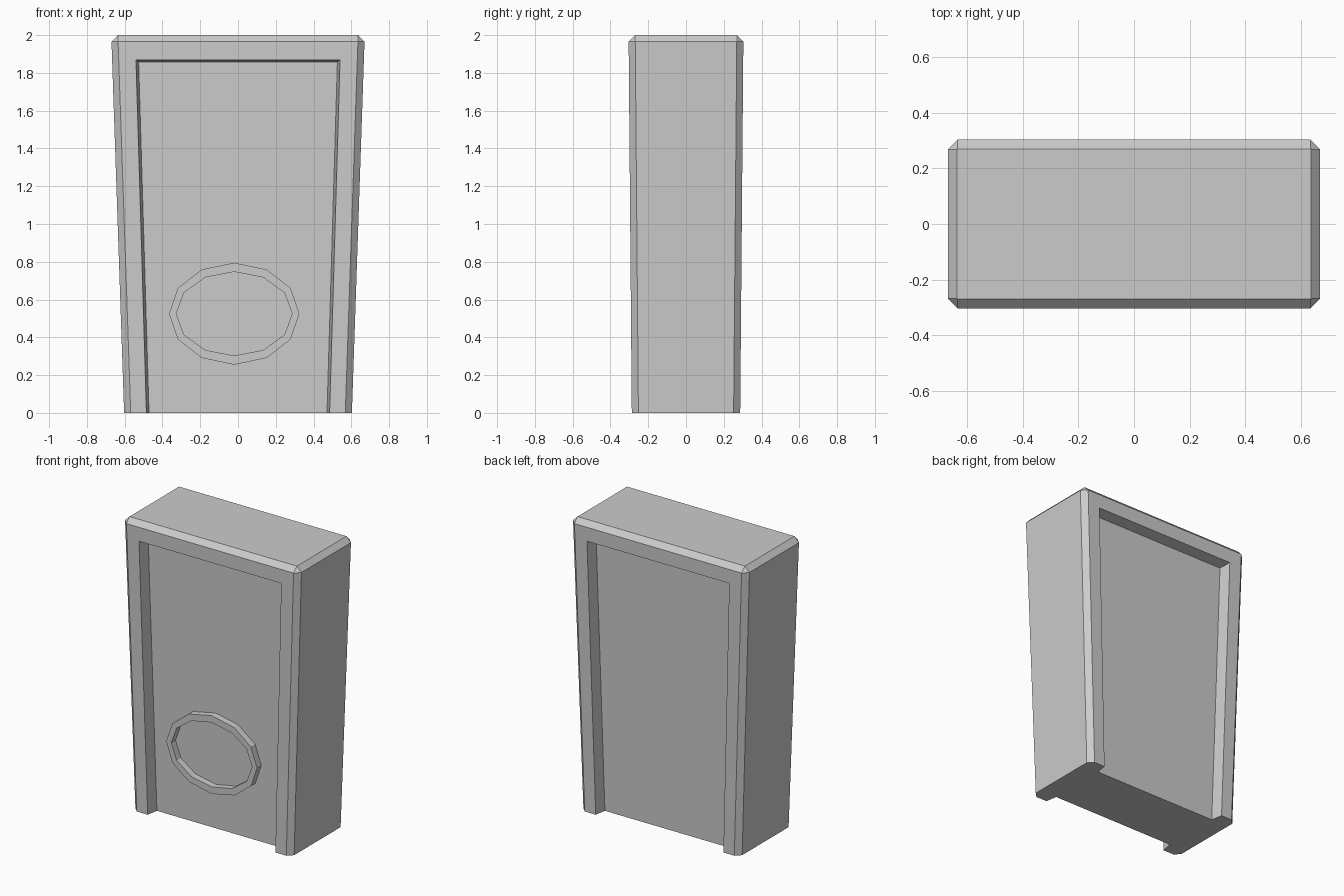
import bpy, bmesh
from math import cos, sin, pi

if "Cube" in bpy.data.objects:
    bpy.data.objects.remove(bpy.data.objects["Cube"])


def make_object(name, bm):
    bmesh.ops.recalc_face_normals(bm, faces=bm.faces[:])
    mesh = bpy.data.meshes.new(name)
    bm.to_mesh(mesh)
    bm.free()
    obj = bpy.data.objects.new(name, mesh)
    bpy.context.collection.objects.link(obj)
    return obj


def bridge_loops(bm, loops, closed_ring=False):
    """Skin successive vertex loops; cap the ends or join last to first."""
    rings = [[bm.verts.new(p) for p in loop] for loop in loops]
    n = len(rings[0])
    pairs = list(zip(rings, rings[1:]))
    if closed_ring:
        pairs.append((rings[-1], rings[0]))
    else:
        bm.faces.new(rings[0])
        bm.faces.new(rings[-1])
    for a, b in pairs:
        for i in range(n):
            j = (i + 1) % n
            bm.faces.new((a[i], a[j], b[j], b[i]))


# Slab: widens upward, chamfered on every edge except the base
def rect(hx, hy, z):
    return [(-hx, -hy, z), (hx, -hy, z), (hx, hy, z), (-hx, hy, z)]


bm = bmesh.new()
bridge_loops(bm, [rect(0.603, 0.287, 0), rect(0.671, 0.304, 2)])
edges = [e for e in bm.edges if max(v.co.z for v in e.verts) > 1]
bmesh.ops.bevel(bm, geom=edges, offset=0.035, offset_type='OFFSET',
                segments=1, profile=0.5, affect='EDGES')
slab = make_object("slab", bm)


# Recessed panels, front and back, open at the bottom
def floor_y(z):
    return 0.207 + 0.0085 * z


def panel_loop(side, out):
    """Panel outline; out = 0 at recess floor, 1 at slab face."""
    top, bottom = 1.858 + 0.011 * out, -0.1

    def half(z):
        return 0.471 + 0.0296 * z + 0.014 * out
    pts = [(-1, bottom), (1, bottom), (1, top), (-1, top)]
    return [(s * half(z), side * (floor_y(z) + 0.08 * out), z) for s, z in pts]


for side, label in ((-1, "front"), (1, "back")):
    bm = bmesh.new()
    bridge_loops(bm, [panel_loop(side, 0), panel_loop(side, 2)])
    cutter = make_object(label + "_panel_cutter", bm)
    cutter.hide_render = True
    mod = slab.modifiers.new(label + "_panel", 'BOOLEAN')
    mod.operation = 'DIFFERENCE'
    mod.solver = 'EXACT'
    mod.object = cutter
    bpy.context.view_layer.objects.active = slab
    bpy.ops.object.modifier_apply(modifier=mod.name)
    bpy.data.objects.remove(cutter)


# Oval twelve-sided ring on the front panel
def oval(rx, rz, lift):
    pts = []
    for k in range(12):
        z = 0.525 + rz * sin(k * pi / 6)
        pts.append((-0.02 + rx * cos(k * pi / 6), -floor_y(z) - lift, z))
    return pts


bm = bmesh.new()
bridge_loops(bm, [oval(0.345, 0.27, -0.01), oval(0.345, 0.27, 0.046),
                  oval(0.307, 0.222, 0.046), oval(0.307, 0.222, -0.01)],
             closed_ring=True)
make_object("oval_ring", bm)
